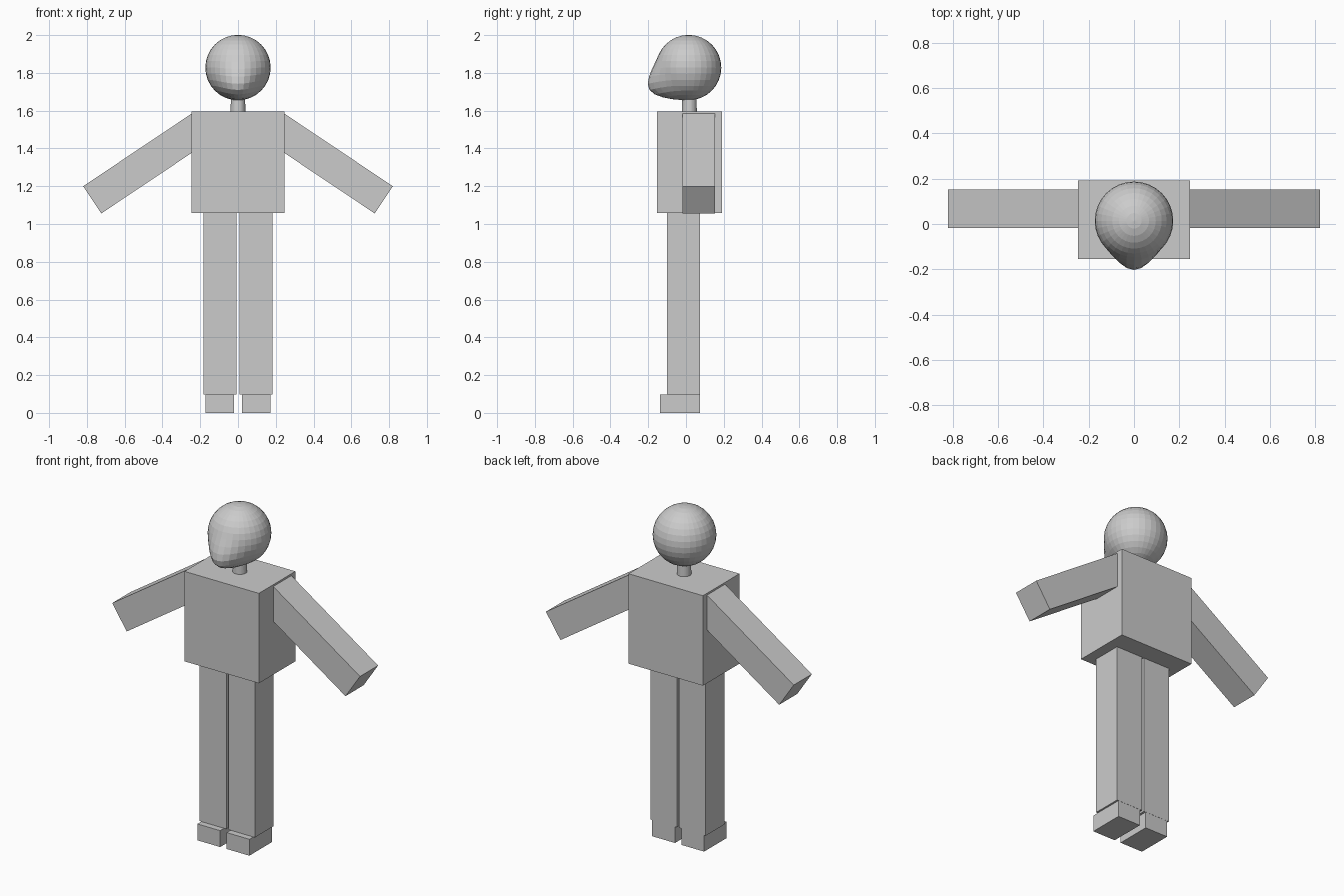
import bpy, bmesh, math
from mathutils import Vector, Matrix

if "Cube" in bpy.data.objects:
    bpy.data.objects.remove(bpy.data.objects["Cube"])

grey = bpy.data.materials.new("plain grey")
grey.diffuse_color = (0.6, 0.6, 0.6, 1)
grey.use_nodes = True
grey.node_tree.nodes["Principled BSDF"].inputs["Base Color"].default_value = grey.diffuse_color


def finish(name, bm):
    bmesh.ops.recalc_face_normals(bm, faces=bm.faces)
    me = bpy.data.meshes.new(name)
    bm.to_mesh(me)
    bm.free()
    me.materials.append(grey)
    ob = bpy.data.objects.new(name, me)
    bpy.context.collection.objects.link(ob)
    return ob


def box(name, lo, hi, matrix=Matrix()):
    lo, hi = Vector(lo), Vector(hi)
    bm = bmesh.new()
    bmesh.ops.create_cube(bm, size=1)
    for v in bm.verts:
        v.co = matrix @ Vector([lo[i] + (v.co[i] + 0.5) * (hi[i] - lo[i]) for i in range(3)])
    return finish(name, bm)


# Torso
box("torso", (-0.246, -0.154, 1.057), (0.246, 0.191, 1.595))

# Arms, legs and feet, one of each per side
for side, s in (("right", 1), ("left", -1)):
    # arm box is measured from its upper inner corner, then sloped downward
    tilt = (Matrix.Translation((s * 0.24, 0, 1.588))
            @ Matrix.Rotation(s * math.radians(33.8), 4, 'Y'))
    xs = sorted((0, s * 0.698))
    box(side + "_arm", (xs[0], -0.018, -0.173), (xs[1], 0.153, 0), tilt)
    xs = sorted((s * 0.007, s * 0.183))
    box(side + "_leg", (xs[0], -0.101, 0.098), (xs[1], 0.075, 1.06))
    xs = sorted((s * 0.021, s * 0.172))
    box(side + "_foot", (xs[0], -0.138, 0), (xs[1], 0.074, 0.098))

# Neck
bm = bmesh.new()
bmesh.ops.create_cone(bm, cap_ends=True, segments=32, radius1=0.04, radius2=0.037,
                      depth=0.12, matrix=Matrix.Translation((0, 0.018, 1.63)))
finish("neck", bm)

# Head: faceted sphere with the chin drawn forward using a smooth falloff
bm = bmesh.new()
bmesh.ops.create_uvsphere(bm, u_segments=32, v_segments=16, radius=0.173,
                          matrix=Matrix.Translation((0, 0.014, 1.828)))
grab = Vector((0, -0.125, 1.735))
for v in bm.verts:
    t = max(0, 1 - (v.co - grab).length / 0.16)
    v.co += Vector((0, -0.064, -0.022)) * (3 * t * t - 2 * t ** 3)
finish("head", bm)
